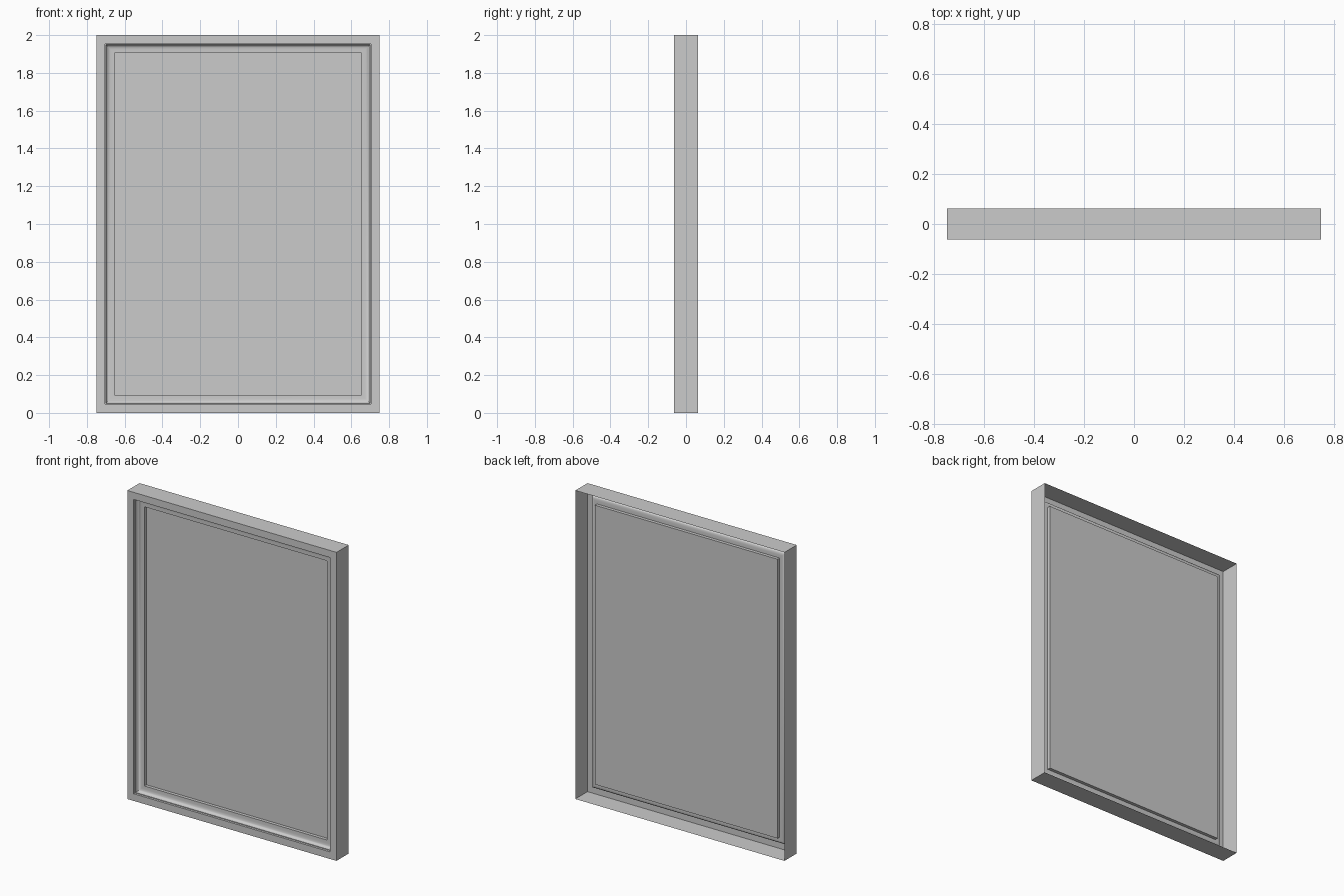
import bpy, bmesh, math

if "Cube" in bpy.data.objects:
    bpy.data.objects.remove(bpy.data.objects["Cube"])

W, H, D = 0.75, 2.0, 0.0625


def ring(bm, inset, y):
    x, lo, hi = W - inset, inset, H - inset
    return [bm.verts.new(p) for p in ((-x, y, lo), (x, y, lo), (x, y, hi), (-x, y, hi))]


def sweep(name, profile, cap=False):
    """Loft mitred rectangles along an (inset, y) profile."""
    bm = bmesh.new()
    rings = [ring(bm, *p) for p in profile]
    for a, b in zip(rings, rings[1:]):
        for i in range(4):
            j = (i + 1) % 4
            bm.faces.new((a[i], a[j], b[j], b[i]))
    if cap:
        bm.faces.new(rings[-1])
    me = bpy.data.meshes.new(name)
    bm.to_mesh(me)
    bm.free()
    ob = bpy.data.objects.new(name, me)
    bpy.context.collection.objects.link(ob)
    bpy.context.view_layer.objects.active = ob
    ob.select_set(True)
    bpy.ops.object.shade_smooth_by_angle(angle=math.radians(35))
    ob.select_set(False)
    return ob


# Open-backed surround: side walls, flat front border, short step, concave cove
cove = []
for k in range(7):
    t = math.radians(90 * k / 6)
    cove.append((0.05 + 0.025 * (1 - math.cos(t)), -0.048 + 0.024 * math.sin(t)))
sweep("frame", [(0, D), (0, -D), (0.046, -D), (0.046, -0.048)] + cove + [(0.095, -0.024)])

# Recessed panel pushed back from the inner edge of the moulding
sweep("recessed_panel", [(0.095, -0.024), (0.095, -0.003)], cap=True)
